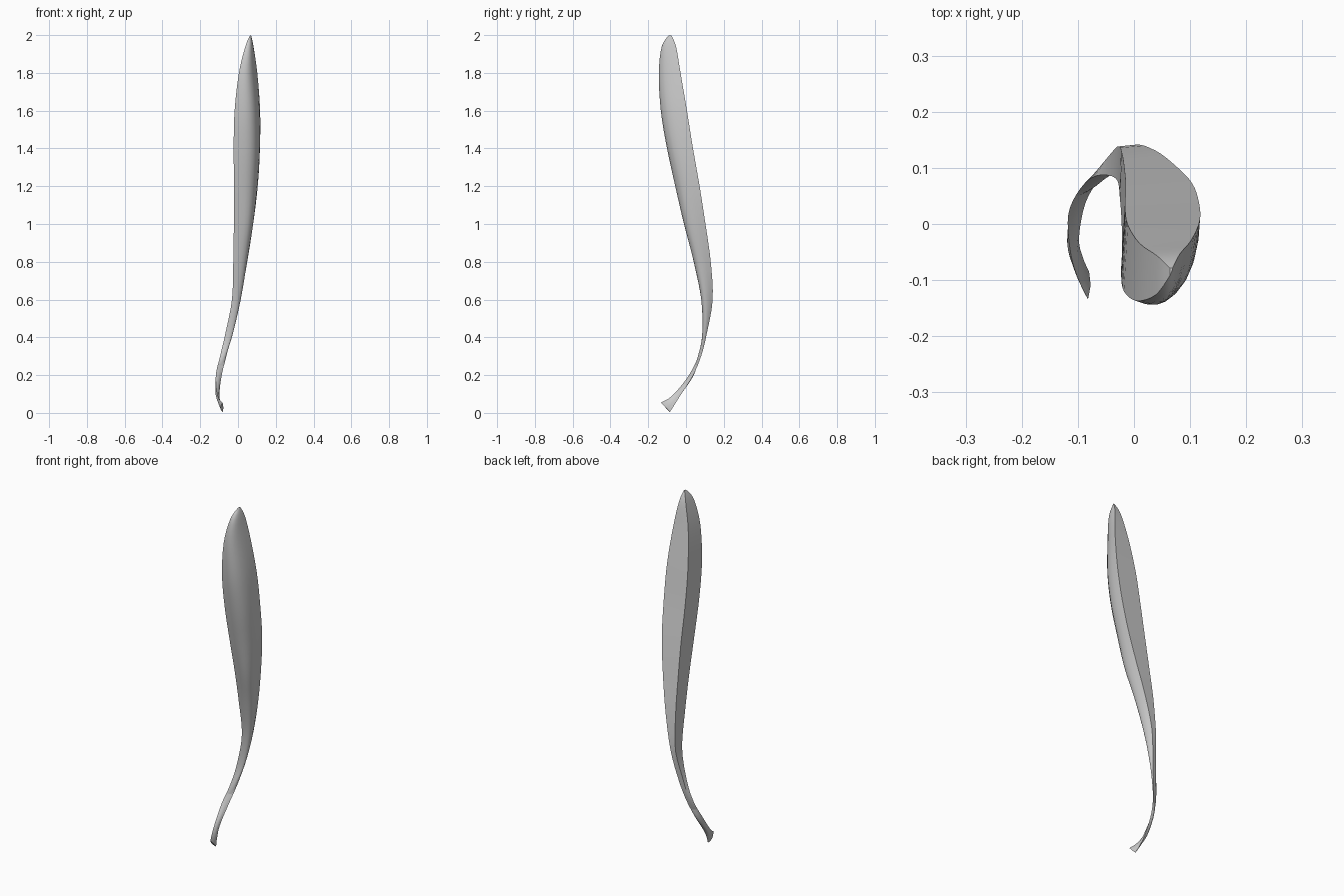
import bpy, bmesh
from mathutils import Vector

if "Cube" in bpy.data.objects:
    bpy.data.objects.remove(bpy.data.objects["Cube"])

# Cross-sections, foot to tip: z, tilt, then x/y of outer edge, midrib, inner edge
SECTIONS = [
    (.030, .025, -.080, -.085, -.092, -.110, -.082, -.134),
    (.060, .016, -.091, -.060, -.107, -.075, -.102, -.092),
    (.110, .010, -.098, -.025, -.119, -.030, -.114, -.045),
    (.200, .004, -.087, .036, -.106, .036, -.117, .018),
    (.300, 0, -.062, .080, -.075, .064, -.095, .064),
    (.420, 0, -.033, .110, -.035, .090, -.067, .086),
    (.600, 0, -.001, .141, .008, .088, -.032, .081),
    (.800, 0, .038, .131, .034, .048, -.025, .044),
    (1.00, 0, .075, .103, .054, -.006, -.022, .001),
    (1.20, 0, .104, .072, .064, -.050, -.021, -.047),
    (1.40, 0, .116, .037, .068, -.094, -.023, -.088),
    (1.60, 0, .117, .005, .064, -.127, -.018, -.120),
    (1.80, 0, .102, -.029, .058, -.137, .005, -.137),
    (1.94, 0, .082, -.053, .065, -.122, .039, -.126),
    (1.999, 0, .069, -.078, .067, -.085, .064, -.092),
]
STEPS, ACROSS, RIB = 4, 8, 0.6


def catmull(p0, p1, p2, p3, t):
    return [0.5 * (2 * b + (c - a) * t + (2 * a - 5 * b + 4 * c - d) * t * t
                   + (3 * b - a - 3 * c + d) * t ** 3)
            for a, b, c, d in zip(p0, p1, p2, p3)]


def ring(s):
    """Closed section: rounded front through the midrib, angular ridge behind."""
    z, tilt, ax, ay, mx, my, bx, by = s
    a, m, b = Vector((ax, ay, z - tilt)), Vector((mx, my, z)), Vector((bx, by, z + tilt))
    c = (m - a * (1 - RIB) ** 2 - b * RIB ** 2) / (2 * RIB * (1 - RIB))
    ts = [j / ACROSS for j in range(ACROSS + 1)]
    front = [a * (1 - t) ** 2 + c * 2 * t * (1 - t) + b * t * t for t in ts]
    # Back ridge: square corner on the blade, slim bulge on the stalk
    mid = (a + b) / 2
    blade = mid.lerp(Vector((bx, ay, z)), 0.9)
    stalk = mid + (mid - m) * 0.35
    d = stalk.lerp(blade, min(1, max(0, (z - 0.3) / 0.3)))
    return front + [b.lerp(d, 0.5), d, d.lerp(a, 0.33), d.lerp(a, 0.67)]


# Smooth the sections along the length
padded = [SECTIONS[0]] + SECTIONS + [SECTIONS[-1]]
rings = [ring(catmull(*padded[i:i + 4], k / STEPS))
         for i in range(len(SECTIONS) - 1) for k in range(STEPS)]
rings.append(ring(SECTIONS[-1]))

# Folded leaf blade with its twisting stalk, capped at both ends
bm = bmesh.new()
loops = [[bm.verts.new(p) for p in r] for r in rings]
n = len(loops[0])
for lo, hi in zip(loops, loops[1:]):
    for j in range(n):
        k = (j + 1) % n
        bm.faces.new((lo[j], lo[k], hi[k], hi[j]))
bm.faces.new(loops[0])
bm.faces.new(loops[-1])
bmesh.ops.recalc_face_normals(bm, faces=bm.faces)
mesh = bpy.data.meshes.new("leaf_blade")
bm.to_mesh(mesh)
bm.free()
leaf = bpy.data.objects.new("leaf_blade", mesh)
bpy.context.collection.objects.link(leaf)

bpy.context.view_layer.objects.active = leaf
leaf.select_set(True)
bpy.ops.object.shade_smooth_by_angle(angle=0.7)
